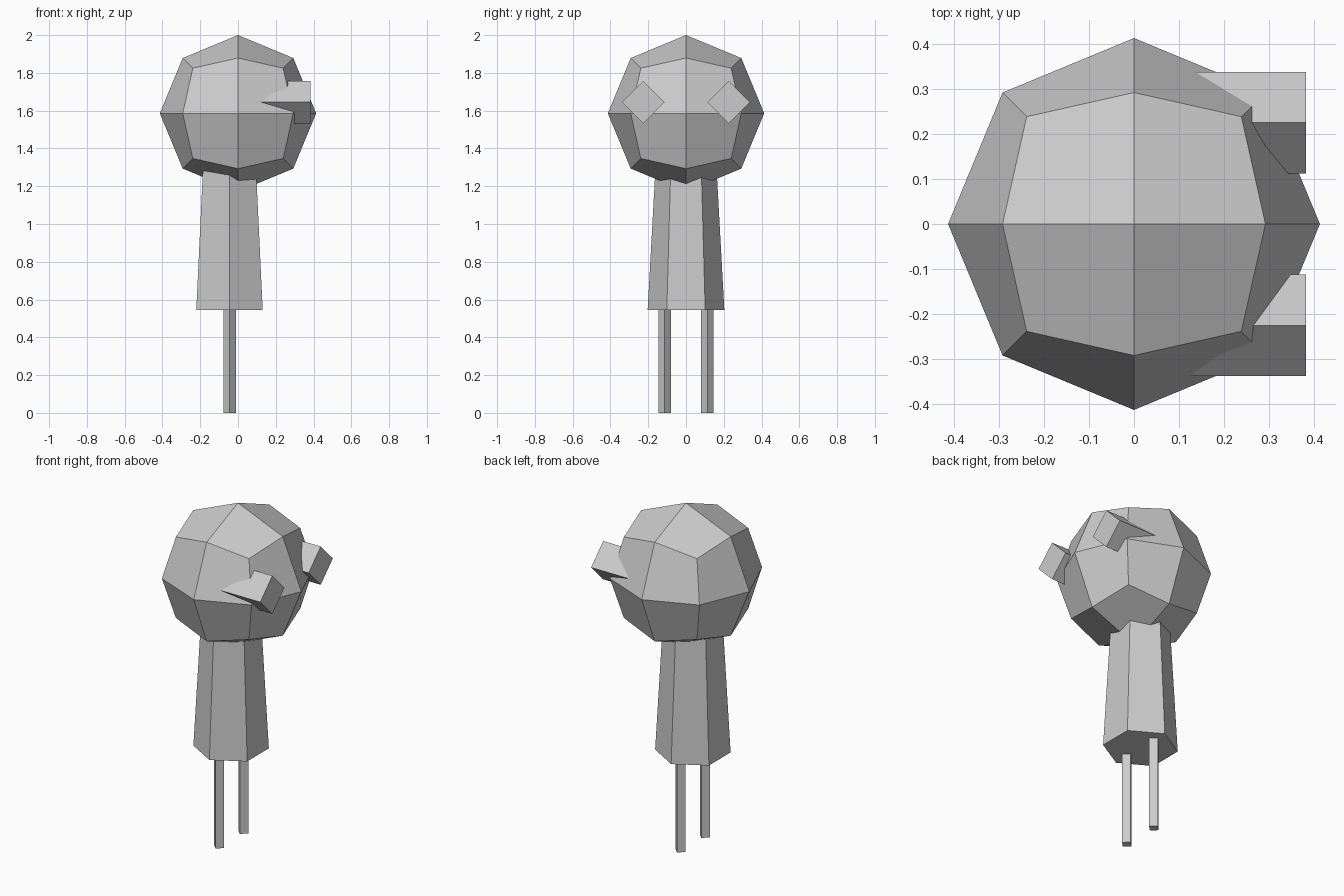
import bpy, bmesh, math
from mathutils import Vector

if "Cube" in bpy.data.objects:
    bpy.data.objects.remove(bpy.data.objects["Cube"])

grey = bpy.data.materials.new("light grey")
grey.diffuse_color = (0.6, 0.6, 0.6, 1)
grey.use_nodes = True
grey.node_tree.nodes["Principled BSDF"].inputs["Base Color"].default_value = grey.diffuse_color


def finish(name, bm):
    bmesh.ops.recalc_face_normals(bm, faces=bm.faces[:])
    me = bpy.data.meshes.new(name)
    bm.to_mesh(me)
    bm.free()
    me.materials.append(grey)
    ob = bpy.data.objects.new(name, me)
    bpy.context.collection.objects.link(ob)
    return ob


def prism(name, start, end, r1, r2, sides, along_x=False):
    """Flat-sided tapered prism with one corner pointing towards +y."""
    bm = bmesh.new()
    rings = []
    for centre, r in ((start, r1), (end, r2)):
        ring = []
        for i in range(sides):
            a = math.tau * i / sides
            c, s = r * math.cos(a), r * math.sin(a)
            offset = Vector((0, c, s)) if along_x else Vector((s, c, 0))
            ring.append(bm.verts.new(Vector(centre) + offset))
        rings.append(ring)
        bm.faces.new(ring)
    a, b = rings
    for i in range(sides):
        j = (i + 1) % sides
        bm.faces.new((a[i], a[j], b[j], b[i]))
    return finish(name, bm)


# Head: cube split once per side and pushed out to a sphere
bm = bmesh.new()
bmesh.ops.create_cube(bm, size=2)
bmesh.ops.subdivide_edges(bm, edges=bm.edges[:], cuts=1, use_grid_fill=True)
for v in bm.verts:
    v.co = v.co.normalized() * 0.414 + Vector((0, 0, 1.586))
finish("head", bm)

# Body: tapered hexagonal column set slightly back from the head centre
prism("body", (-0.045, 0, 0.545), (-0.045, 0, 1.31), 0.203, 0.161, 6)

# Legs and eyes: square bars turned on edge, one per side
for side, label in ((-1, "right"), (1, "left")):
    prism("leg_" + label, (-0.044, side * 0.113, 0),
          (-0.044, side * 0.113, 0.56), 0.033, 0.033, 4)
    prism("eye_" + label, (0.11, side * 0.226, 1.645),
          (0.383, side * 0.226, 1.645), 0.113, 0.113, 4, along_x=True)
